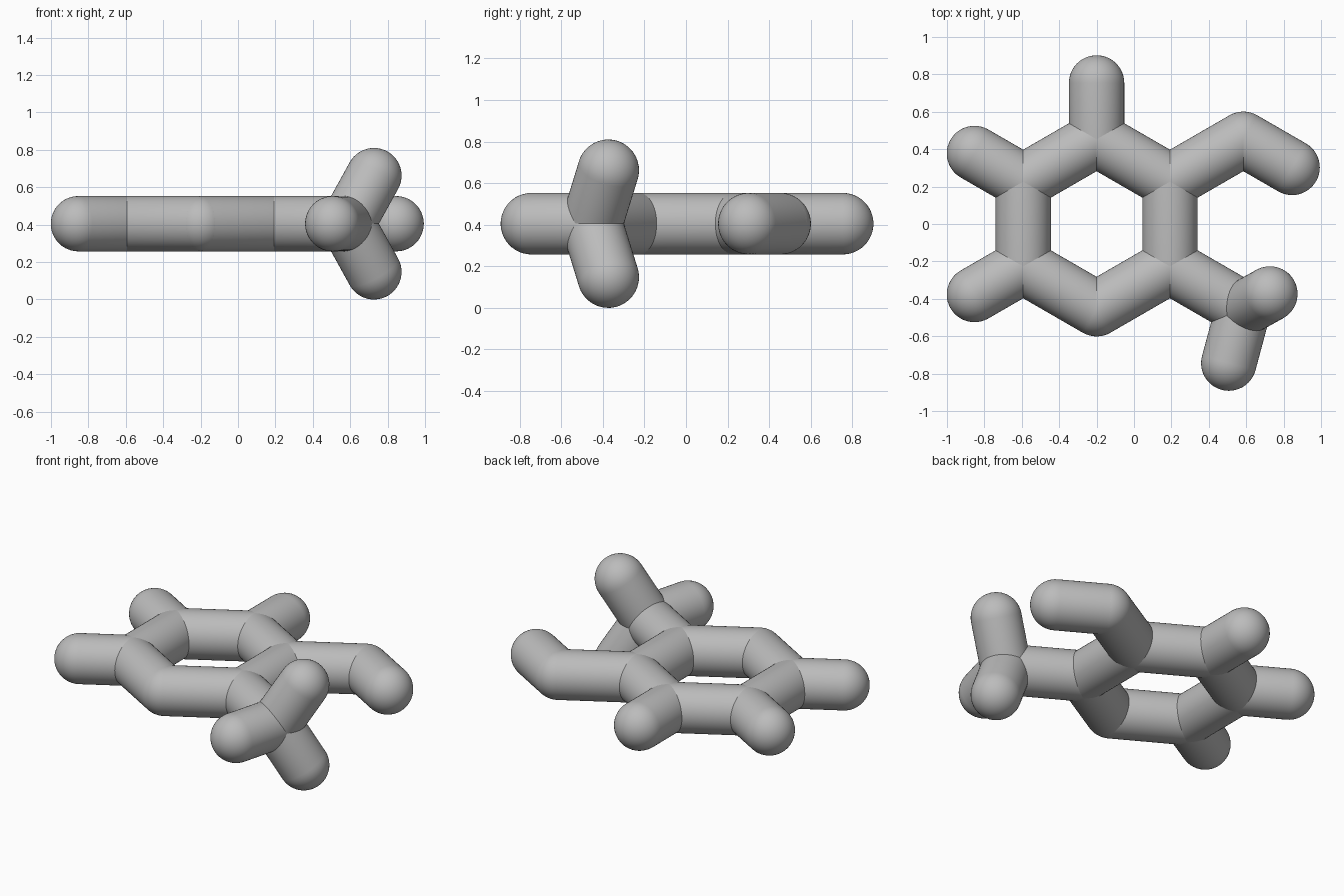
import bpy, bmesh, math
from mathutils import Vector

cube = bpy.data.objects.get("Cube")
if cube:
    bpy.data.objects.remove(cube, do_unlink=True)

RADIUS = 0.148    # tube thickness
MID_Z = 0.405     # height of the flat ring
BOND = 0.453      # heavy bond length
STUB = 0.301      # short end bond length
SEGMENTS, CAP_STEPS = 48, 12

grey = bpy.data.materials.new("neutral grey")
colour = (0.5, 0.5, 0.5, 1.0)
grey.diffuse_color = colour
grey.use_nodes = True
grey.node_tree.nodes["Principled BSDF"].inputs["Base Color"].default_value = colour


def capsule(name, start, end):
    """Round-ended tube from start to end, lathed from a half profile."""
    axis = end - start
    arc = [math.pi / 2 * i / CAP_STEPS for i in range(CAP_STEPS + 1)]
    profile = [(RADIUS * math.sin(a), -RADIUS * math.cos(a)) for a in arc]
    profile += [(r, axis.length - z) for r, z in reversed(profile)]

    bm = bmesh.new()
    verts = [bm.verts.new((r, 0, z)) for r, z in profile]
    edges = [bm.edges.new(pair) for pair in zip(verts, verts[1:])]
    bmesh.ops.spin(bm, geom=verts + edges, cent=(0, 0, 0), axis=(0, 0, 1),
                   angle=math.tau, steps=SEGMENTS, use_duplicate=False)
    bmesh.ops.remove_doubles(bm, verts=bm.verts, dist=1e-4)
    bmesh.ops.recalc_face_normals(bm, faces=bm.faces)
    for face in bm.faces:
        face.smooth = True

    mesh = bpy.data.meshes.new(name)
    bm.to_mesh(mesh)
    bm.free()
    mesh.materials.append(grey)
    obj = bpy.data.objects.new(name, mesh)
    obj.location = start
    obj.rotation_euler = axis.to_track_quat('Z', 'Y').to_euler()
    bpy.context.collection.objects.link(obj)


def outward(degrees, length):
    a = math.radians(degrees)
    return Vector((math.cos(a), math.sin(a), 0)) * length


# Six-sided ring, corners keyed by their angle
centre = Vector((-0.2, 0, MID_Z))
corner = {a: centre + outward(a, BOND) for a in range(-30, 330, 60)}
angles = list(corner)
for i, a in enumerate(angles):
    capsule(f"ring_side_{i + 1}", corner[a], corner[angles[(i + 1) % 6]])

# Short stubs pointing straight out of the ring
for name, a in (("back_stub", 90), ("right_back_stub", 150), ("right_front_stub", 210)):
    capsule(name, corner[a], corner[a] + outward(a, STUB))

# Bent arm at the back left
elbow = corner[30] + outward(30, BOND)
capsule("bent_arm", corner[30], elbow)
capsule("bent_arm_tip", elbow, elbow + outward(-30, STUB))

# Three-pronged arm at the front left
hub = corner[-30] + outward(-30, BOND)
capsule("pronged_arm", corner[-30], hub)
capsule("front_prong", hub, hub + outward(-105, STUB))
for name, side in (("upper_prong", 1), ("lower_prong", -1)):
    capsule(name, hub, hub + Vector((0.142, 0.079, 0.257 * side)))
